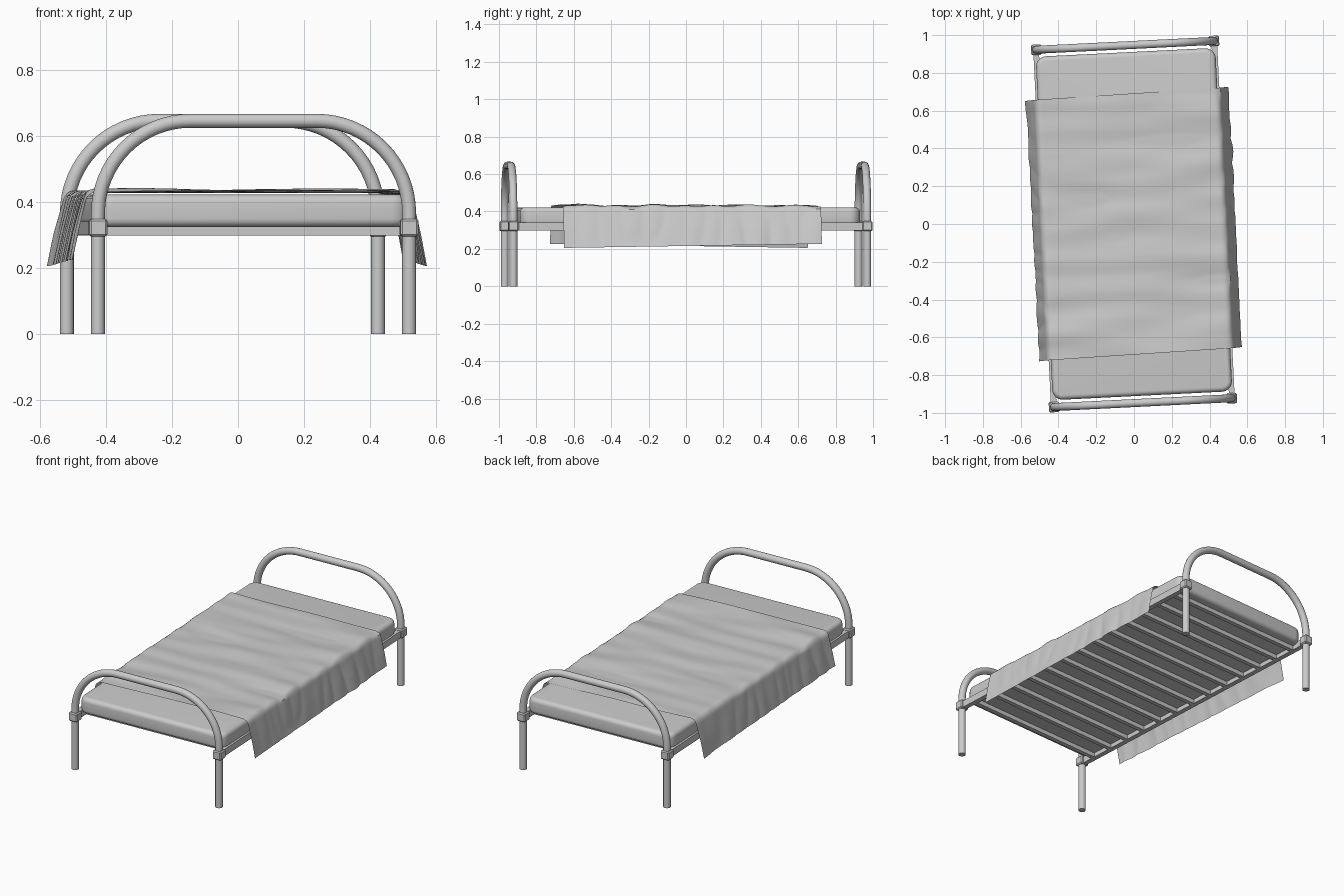
import bpy, bmesh, math
from mathutils import Vector, Matrix, noise

if "Cube" in bpy.data.objects:
    bpy.data.objects.remove(bpy.data.objects["Cube"])

TURN = math.radians(2.85)      # whole bed is slightly turned about z
PX, PY = 0.471, 0.947          # post positions
R = 0.021                      # tube radius


def finish(name, bm, smooth=True):
    me = bpy.data.meshes.new(name)
    bmesh.ops.recalc_face_normals(bm, faces=bm.faces)
    bm.to_mesh(me)
    bm.free()
    ob = bpy.data.objects.new(name, me)
    bpy.context.collection.objects.link(ob)
    ob.rotation_euler.z = TURN
    if smooth:
        bpy.ops.object.select_all(action='DESELECT')
        ob.select_set(True)
        bpy.context.view_layer.objects.active = ob
        bpy.ops.object.shade_smooth_by_angle(angle=math.radians(40))
    return ob


def box_bm(center, size):
    bm = bmesh.new()
    m = Matrix.Translation(center) @ Matrix.Diagonal((*size, 1))
    bmesh.ops.create_cube(bm, size=1, matrix=m)
    return bm


def bevel(bm, edges, w, seg):
    bmesh.ops.bevel(bm, geom=edges, offset=w, segments=seg, profile=0.5, affect='EDGES')


def tube(name, pts, seg=24):
    # sweep a circle along a path that lies in a plane of constant y
    bm = bmesh.new()
    rings = []
    for i, p in enumerate(pts):
        t = (pts[min(i + 1, len(pts) - 1)] - pts[max(i - 1, 0)]).normalized()
        side = Vector((0, 1, 0))
        up = t.cross(side)
        rings.append([bm.verts.new(p + R * (math.cos(a) * side + math.sin(a) * up))
                      for a in (2 * math.pi * k / seg for k in range(seg))])
    for a, b in zip(rings, rings[1:]):
        for k in range(seg):
            n = (k + 1) % seg
            bm.faces.new((a[k], a[n], b[n], b[k]))
    bm.faces.new(rings[0])
    bm.faces.new(rings[-1])
    return finish(name, bm)


# hoops, legs and corner blocks
for end, sy in (("foot", -1), ("head", 1)):
    y, rad, top = sy * PY, 0.28, 0.645
    half = [Vector((-PX, y, 0.33))]
    for k in range(17):
        a = math.pi / 2 * k / 16
        half.append(Vector((-PX + rad * (1 - math.cos(a)), y, top - rad + rad * math.sin(a))))
    tube(end + "_hoop", half + [Vector((-p.x, p.y, p.z)) for p in reversed(half)])
    for side, sx in (("left", -1), ("right", 1)):
        x = sx * PX
        tube(f"{end}_{side}_leg", [Vector((x, y, 0)), Vector((x, y, 0.31))])
        bm = box_bm((x, y, 0.322), (0.055, 0.055, 0.053))
        bevel(bm, bm.edges[:], 0.006, 1)
        finish(f"{end}_{side}_block", bm, False)

# side rails
for side, sx in (("left", -1), ("right", 1)):
    finish(side + "_rail", box_bm((sx * 0.472, 0, 0.32), (0.03, 2 * PY, 0.042)), False)

# slats
N = 13
for i in range(N):
    y = -0.84 + 1.68 * i / (N - 1)
    finish(f"slat_{i + 1}", box_bm((0, y, 0.311), (0.93, 0.026, 0.026)), False)

# mattress with rounded corners and soft edges
bm = box_bm((0, 0, 0.373), (0.952, 1.82, 0.098))
bevel(bm, [e for e in bm.edges if abs(e.verts[0].co.z - e.verts[1].co.z) > 0.05], 0.055, 8)
bevel(bm, [e for e in bm.edges if abs(e.verts[0].co.z - e.verts[1].co.z) < 0.001], 0.025, 5)
finish("mattress", bm)

# blanket: a sheet draped over the mattress, hanging on both sides
FLAT, BEND, TILT = 0.46, 0.035, math.radians(78)


def drape(s):
    a = abs(s)
    x, z = min(a, FLAT), 0.432
    if a > FLAT:
        t = min((a - FLAT) / BEND, TILT)
        x += BEND * math.sin(t)
        z -= BEND * (1 - math.cos(t))
        rest = a - FLAT - BEND * TILT
        if rest > 0:
            x += rest * math.cos(TILT)
            z -= rest * math.sin(TILT)
    return math.copysign(x, s), z


bm = bmesh.new()
NU, NV = 110, 120
grid = []
for j in range(NV + 1):
    v = -0.69 + 1.38 * j / NV
    row = []
    for i in range(NU + 1):
        u = -0.70 + 1.40 * i / NU
        s, y = u - 0.016 * v, v + 0.016 * u
        x, z = drape(s)
        w = noise.noise(Vector((s * 2.2, y * 8, 3.1)))
        if abs(s) < FLAT + 0.03:
            z += max(-0.006, 0.012 * w)
        x += math.copysign(0.016 * w * max(0, min(1, (abs(s) - FLAT) / 0.15)), s)
        row.append(bm.verts.new((x, y, z)))
    grid.append(row)
for a, b in zip(grid, grid[1:]):
    for i in range(NU):
        bm.faces.new((a[i], a[i + 1], b[i + 1], b[i]))
finish("blanket", bm)
